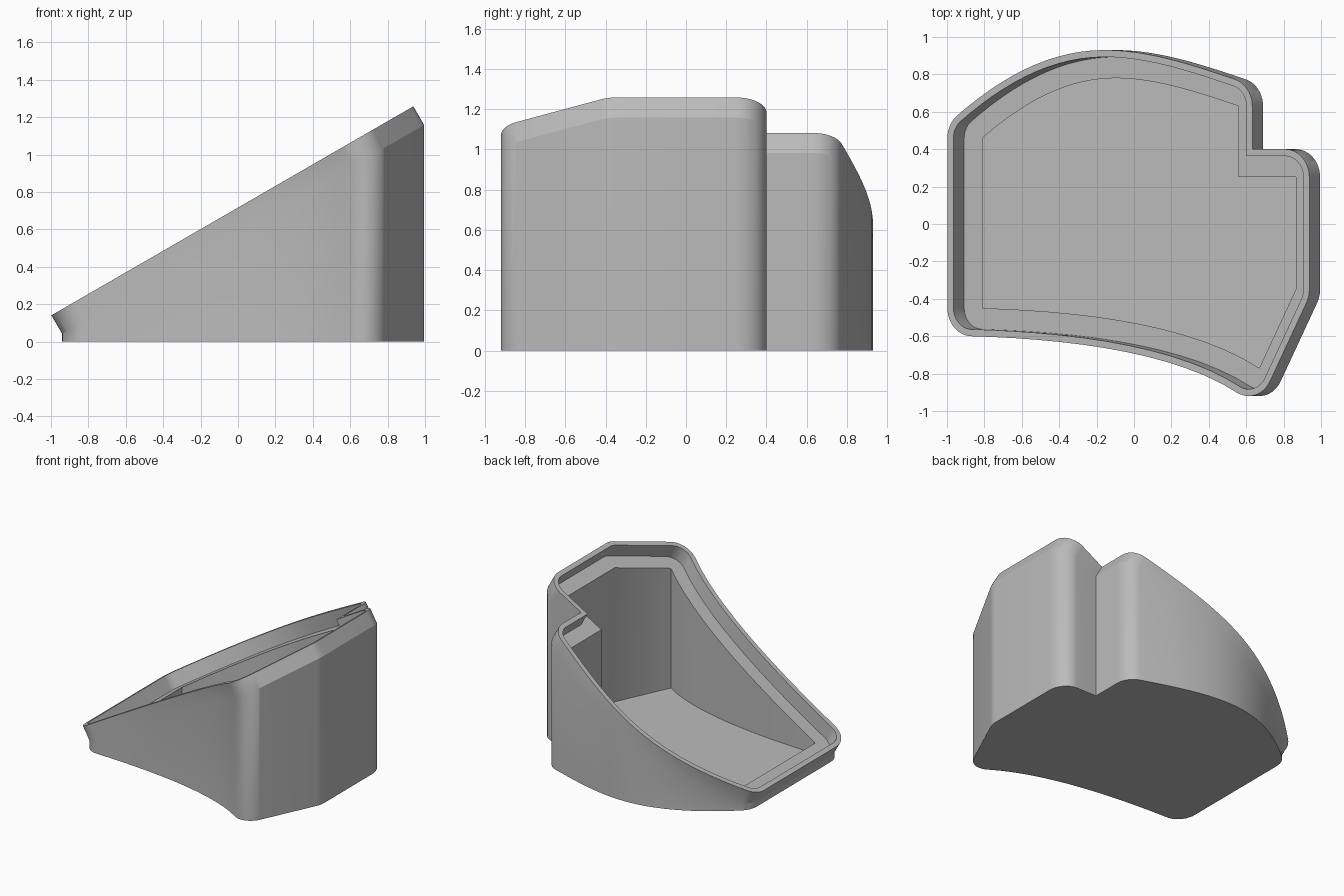
import bpy, bmesh, math
from mathutils import Vector
from mathutils.geometry import interpolate_bezier

if "Cube" in bpy.data.objects:
    bpy.data.objects.remove(bpy.data.objects["Cube"], do_unlink=True)

TILT = math.radians(30)
WALL, LIP, RIM, FLOOR, BASE = 0.15, 0.037, 0.115, 0.03, 0.584


def curve(a, b, c, d, n=14):
    """Sampled plan curve, without its last point."""
    pts = [Vector((*p, 0)) for p in (a, b, c, d)]
    return [p.to_2d() for p in interpolate_bezier(*pts, n)][:-1]


# Plan of the cavity, counter-clockwise
plan = curve((-.81, -.45), (-.3, -.465), (.3, -.53), (.67, -.77))
plan += [Vector(p) for p in ((.67, -.77), (.865, -.35), (.865, .25), (.56, .25))]
plan += curve((.56, .63), (.35, .70), (.12, .78), (-.1, .78))
plan += curve((-.1, .78), (-.35, .78), (-.58, .66), (-.81, .46))
plan.append(Vector((-.81, .46)))
# Measured in the tilted plane, so that walls have even thickness
plan = [Vector((p.x / math.cos(TILT), p.y)) for p in plan]


def offset(dist):
    """Grow the plan outward, rounding outer corners and mitring the rest."""
    out = []
    for i, p in enumerate(plan):
        e1 = (p - plan[i - 1]).normalized()
        e2 = (plan[(i + 1) % len(plan)] - p).normalized()
        n1, n2 = Vector((e1.y, -e1.x)), Vector((e2.y, -e2.x))
        turn = math.atan2(e1.x * e2.y - e1.y * e2.x, e1.dot(e2))
        if turn > 0.2:
            start = math.atan2(n1.y, n1.x)
            steps = max(4, round(turn / 0.13))
            for k in range(steps + 1):
                a = start + turn * k / steps
                out.append(p + dist * Vector((math.cos(a), math.sin(a))))
        else:
            out.append(p + (n1 + n2) * dist / (1 + n1.dot(n2)))
    return out


def ring(bm, dist, height=0.0, flat=None):
    """Ring on the tilted plane, raised along its normal, or dropped to a level."""
    verts = []
    for p in offset(dist):
        x = p.x * math.cos(TILT)
        z = BASE + x * math.tan(TILT) + height * math.cos(TILT)
        verts.append(bm.verts.new((x - height * math.sin(TILT), p.y,
                                   z if flat is None else flat)))
    return verts


# Tray: base, outer wall, rim, recess, ledge, cavity
bm = bmesh.new()
rings = [ring(bm, WALL, flat=0), ring(bm, WALL), ring(bm, WALL, RIM),
         ring(bm, WALL - LIP, RIM), ring(bm, WALL - LIP),
         ring(bm, 0), ring(bm, 0, flat=FLOOR)]
for low, high in zip(rings, rings[1:]):
    for i in range(len(low)):
        bm.faces.new((low[i - 1], low[i], high[i], high[i - 1]))
bm.faces.new(rings[0][::-1])
bm.faces.new(rings[-1])
bmesh.ops.remove_doubles(bm, verts=bm.verts, dist=0.0001)
bmesh.ops.recalc_face_normals(bm, faces=bm.faces)
mesh = bpy.data.meshes.new("tilted_case")
bm.to_mesh(mesh)
bm.free()

grey = bpy.data.materials.new("plain grey")
grey.use_nodes = True
colour = (0.5, 0.5, 0.5, 1)
grey.diffuse_color = colour
grey.node_tree.nodes["Principled BSDF"].inputs["Base Color"].default_value = colour
mesh.materials.append(grey)

case = bpy.data.objects.new("tilted_case", mesh)
bpy.context.collection.objects.link(case)
bpy.context.view_layer.objects.active = case
case.select_set(True)
bpy.ops.object.shade_smooth_by_angle(angle=math.radians(25))
